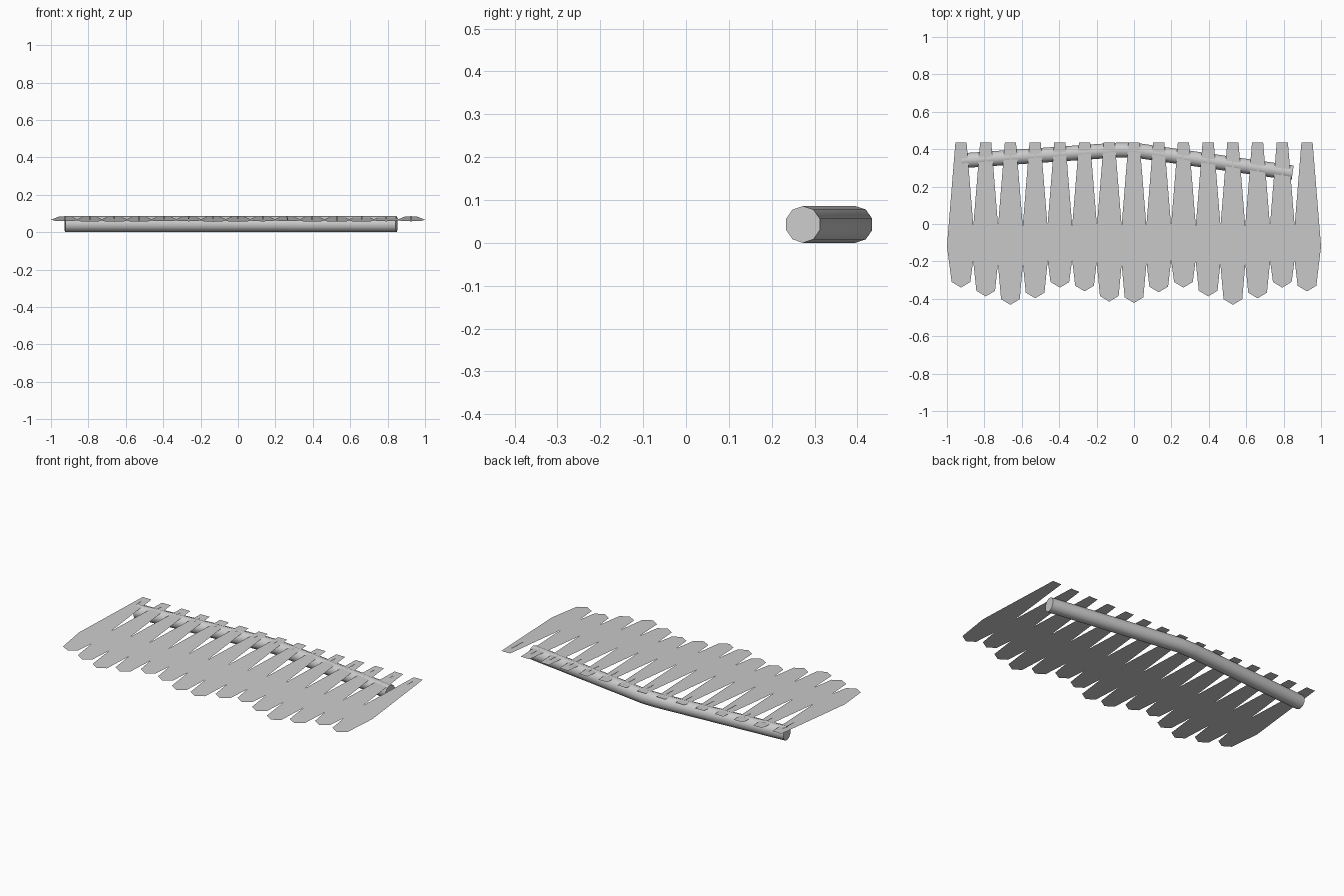
import bpy, bmesh, math
from mathutils import Vector

if "Cube" in bpy.data.objects:
    bpy.data.objects.remove(bpy.data.objects["Cube"])


def make_object(name, bm):
    mesh = bpy.data.meshes.new(name)
    bm.to_mesh(mesh)
    bm.free()
    ob = bpy.data.objects.new(name, mesh)
    bpy.context.collection.objects.link(ob)
    return ob


# Support pole: ten-sided tube along a bent path
def build_pole(path, radius, sides=10):
    bm = bmesh.new()
    rings = []
    for i, p in enumerate(path):
        a, b = path[max(i - 1, 0)], path[min(i + 1, len(path) - 1)]
        d = Vector((b[0] - a[0], b[1] - a[1], 0)).normalized()
        side = Vector((-d.y, d.x, 0))
        ring = []
        for k in range(sides):
            t = 2 * math.pi * (k + 0.5) / sides
            off = side * math.cos(t) * radius * 0.97 + Vector((0, 0, math.sin(t) * radius))
            ring.append(bm.verts.new(Vector((p[0], p[1], 0.043)) + off))
        rings.append(ring)
    for r, s in zip(rings, rings[1:]):
        for k in range(sides):
            n = (k + 1) % sides
            bm.faces.new((r[k], r[n], s[n], s[k]))
    bm.faces.new(rings[0])
    bm.faces.new(rings[-1][::-1])
    bmesh.ops.recalc_face_normals(bm, faces=bm.faces[:])
    for f in bm.faces:
        f.smooth = len(f.verts) == 4
    return make_object("support_pole", bm)


build_pole([(-0.925, 0.338), (-0.09, 0.395), (0.0, 0.395), (0.848, 0.273)], 0.043)


# Height of the sloping leaf layer at a given y
def leaf_z(y):
    return 0.0705 + 0.033 * y


# Leaves: flat tapered blades, each with a thin midrib
tips = [-0.34, -0.387, -0.432, -0.397, -0.34, -0.36, -0.415]
rib_ends = [-0.30, -0.18, -0.05, -0.34, -0.15, 0.28, 0.1, 0.1,
            -0.1, -0.23, -0.21, -0.36, -0.1, 0.1, -0.33]
for i in range(15):
    x = -0.925 + i * 1.85 / 14
    tip = tips[i % 7] if i != 7 else -0.422
    if i > 7:
        tip = [-0.365, -0.34, -0.387, -0.432, -0.397, -0.34, -0.36][i - 8]

    half = [(0.03, 0.435), (0.075, -0.12), (0.05, tip + 0.03)]
    outline = [(-w, y) for w, y in half] + [(0, tip)] + [(w, y) for w, y in half[::-1]]
    bm = bmesh.new()
    bm.faces.new([bm.verts.new((x + u, y, leaf_z(y))) for u, y in outline])
    make_object(f"leaf_{i + 1}", bm)

    # Midrib sinks into the blade at its visible end
    top, low = 0.38, tip + 0.03
    slope = 0.004 / (top - rib_ends[i])
    bm = bmesh.new()
    pts = [(-0.004, top), (-0.003, low), (0.003, low), (0.004, top)]
    bm.faces.new([bm.verts.new((x + u, y, leaf_z(y) + min(0.004, max(-0.003, slope * (y - rib_ends[i])))))
                  for u, y in pts])
    make_object(f"midrib_{i + 1}", bm)
